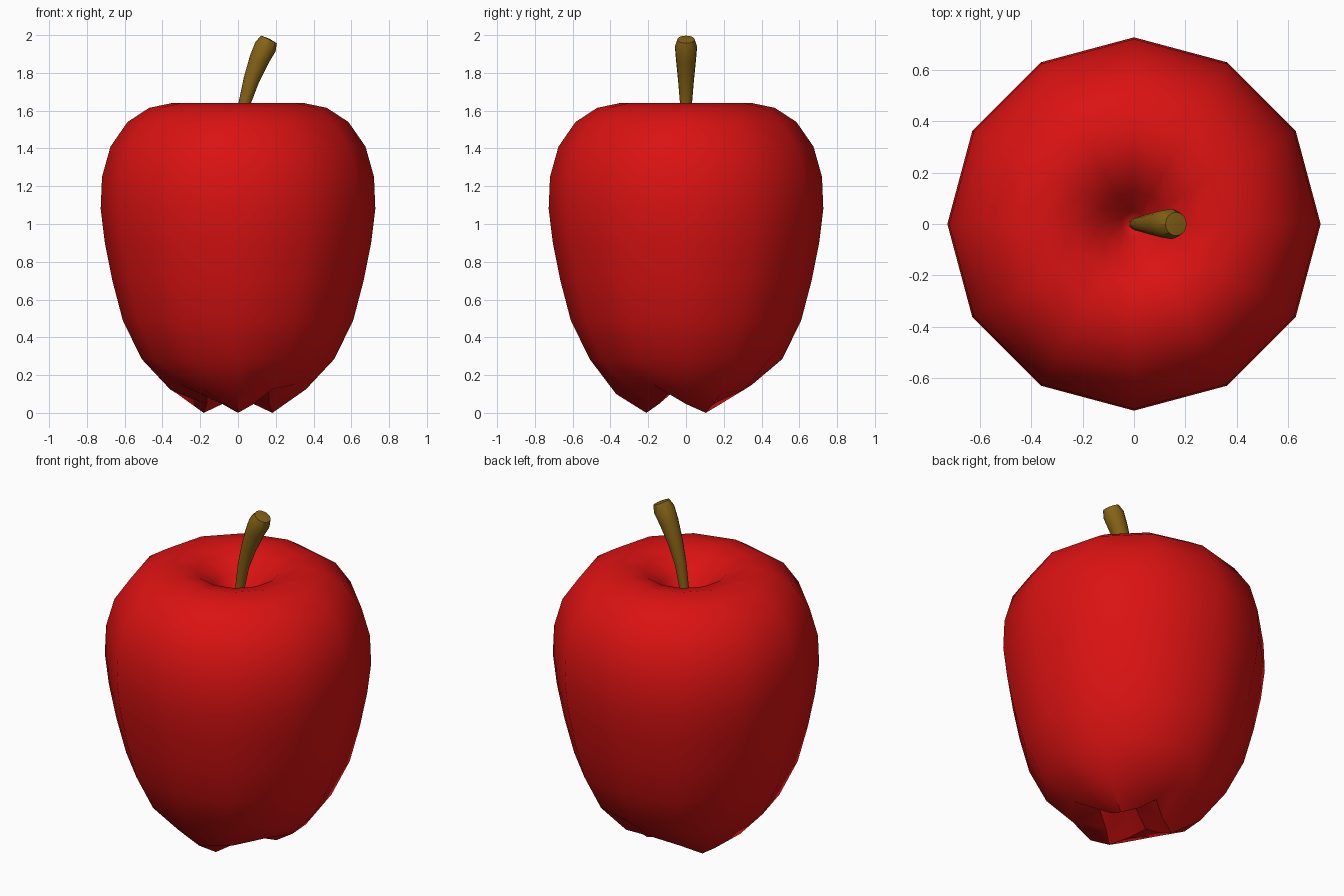
import bpy, bmesh, math
from mathutils import Vector

cube = bpy.data.objects.get("Cube")
if cube:
    bpy.data.objects.remove(cube, do_unlink=True)


def material(name, rgb):
    mat = bpy.data.materials.new(name)
    mat.use_nodes = True
    mat.diffuse_color = (*rgb, 1)
    bsdf = next(n for n in mat.node_tree.nodes if n.type == 'BSDF_PRINCIPLED')
    bsdf.inputs["Base Color"].default_value = (*rgb, 1)
    return mat


def loft(name, rings, start, end, mat, smooth_angle):
    """Join rings of points into a closed skin with a pole at each end."""
    bm = bmesh.new()
    loops = [[bm.verts.new(p) for p in ring] for ring in rings]
    n = len(loops[0])
    for a, b in zip(loops, loops[1:]):
        for i in range(n):
            j = (i + 1) % n
            bm.faces.new((a[i], a[j], b[j], b[i]))
    for loop, pole in ((loops[0], start), (loops[-1], end)):
        tip = bm.verts.new(pole)
        for i in range(n):
            bm.faces.new((loop[i], loop[(i + 1) % n], tip))
    bmesh.ops.recalc_face_normals(bm, faces=bm.faces)
    mesh = bpy.data.meshes.new(name)
    bm.to_mesh(mesh)
    bm.free()
    mesh.materials.append(mat)
    obj = bpy.data.objects.new(name, mesh)
    bpy.context.collection.objects.link(obj)
    bpy.ops.object.select_all(action='DESELECT')
    obj.select_set(True)
    bpy.context.view_layer.objects.active = obj
    bpy.ops.object.shade_smooth_by_angle(angle=math.radians(smooth_angle))
    return obj


red = material("apple red", (0.7, 0.006, 0.006))
brown = material("stem brown", (0.24, 0.125, 0.008))

# Fruit body: twelve-sided lathe, from the stem hollow down the side
SIDES = 12
profile = [(0.05, 1.43), (0.13, 1.53), (0.23, 1.61), (0.35, 1.64),
           (0.47, 1.615), (0.585, 1.54), (0.675, 1.41), (0.72, 1.25),
           (0.727, 1.08), (0.705, 0.9), (0.665, 0.7), (0.61, 0.49), (0.51, 0.285)]
# Underside rings: (radius, height) on a lobe, beside it, and in the valley
underside = [((0.37, 0.1), (0.36, 0.125), (0.35, 0.15)),
             ((0.21, 0), (0.165, 0.047), (0.19, 0.11)),
             ((0.07, 0.12), (0.07, 0.13), (0.07, 0.14))]


def ring_point(i, radius, height):
    a = math.tau * i / SIDES
    return Vector((radius * math.cos(a), radius * math.sin(a), height))


rings = [[ring_point(i, r, z) for i in range(SIDES)] for r, z in profile]
for ring in underside:
    # Three lobes, one at the front and two at the back
    steps = [min((i - 1) % 4, (1 - i) % 4) for i in range(SIDES)]
    rings.append([ring_point(i, *ring[s]) for i, s in enumerate(steps)])
fruit = loft("fruit_body", rings, (0, 0, 1.38), (0, 0, 0.17), red, 30.5)

# Creases down every second rib of the flank
sharp = fruit.data.attributes.get("sharp_edge")
if sharp is None:
    sharp = fruit.data.attributes.new("sharp_edge", 'BOOLEAN', 'EDGE')
for edge in fruit.data.edges:
    a, b = (fruit.data.vertices[v].co for v in edge.vertices)
    rib = math.degrees(math.atan2(a.y, a.x)) % 60
    if abs(rib - 30) < 1 and abs(a.z - b.z) > 0.1 and 0.25 < min(a.z, b.z) and max(a.z, b.z) < 1.42:
        sharp.data[edge.index].value = True

# Stem: bent, widening upward, with a notched rim round a flat end
STEM_SIDES = 16
path = [(0, 1.36, 0.02), (0.012, 1.5, 0.026), (0.035, 1.64, 0.032),
        (0.07, 1.76, 0.042), (0.112, 1.87, 0.053), (0.146, 1.94, 0.059),
        (0.164, 1.977, 0.046)]
stem_rings = []
for k, (x, z, r) in enumerate(path):
    before, after = path[max(k - 1, 0)], path[min(k + 1, len(path) - 1)]
    along = Vector((after[0] - before[0], 0, after[1] - before[1])).normalized()
    side = Vector((0, 1, 0))
    across = side.cross(along)
    ring = []
    for i in range(STEM_SIDES):
        a = math.tau * i / STEM_SIDES
        notch = 0.012 * (i % 2) if k == len(path) - 2 else 0
        ring.append(Vector((x, 0, z)) + r * (math.cos(a) * across + math.sin(a) * side) - notch * along)
    stem_rings.append(ring)
loft("stem", stem_rings, (0, 0, 1.35), (0.166, 0, 1.981), brown, 25)
